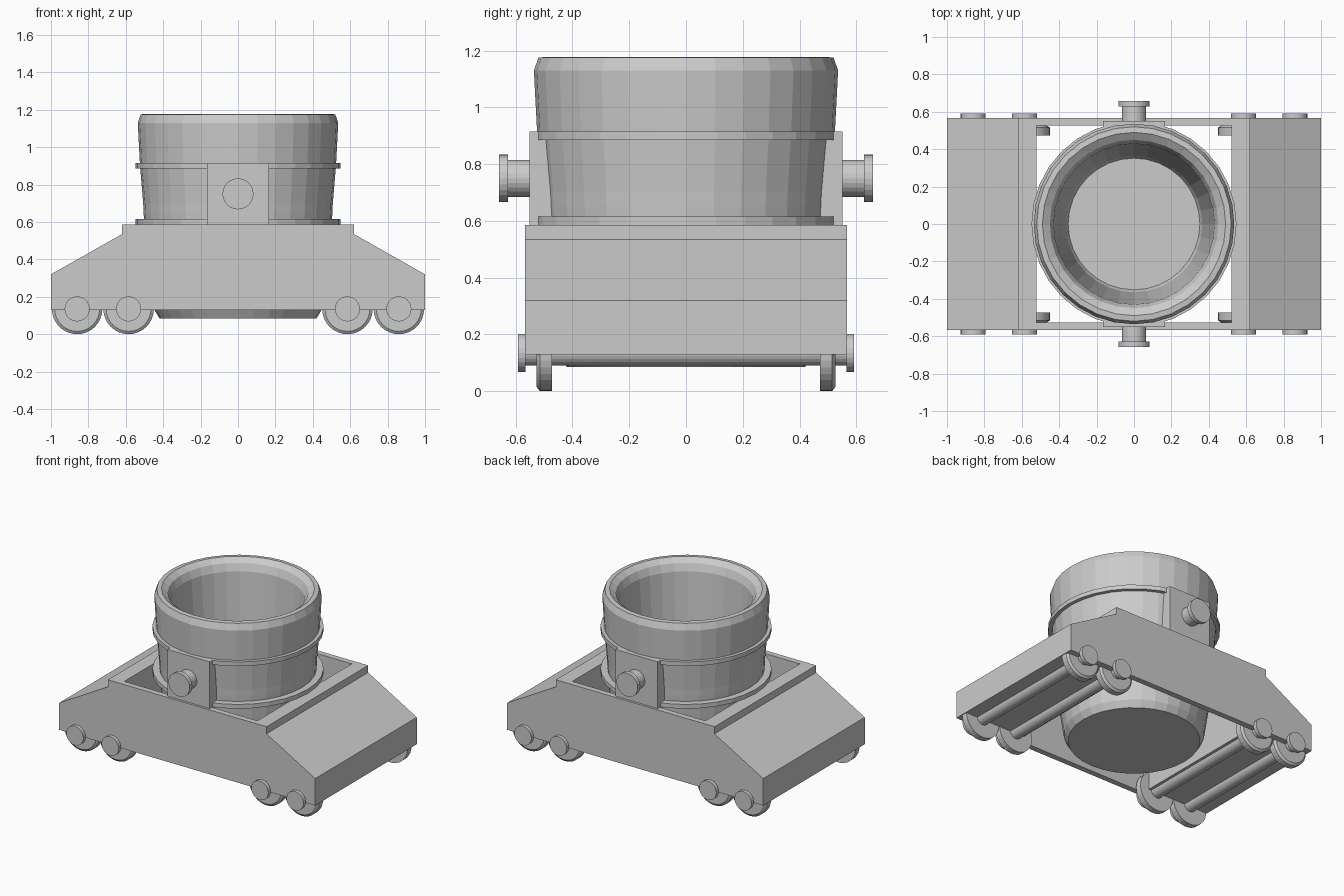
import bpy, bmesh, math
from mathutils import Matrix

if "Cube" in bpy.data.objects:
    bpy.data.objects.remove(bpy.data.objects["Cube"])


def make_object(name, bm):
    bmesh.ops.recalc_face_normals(bm, faces=bm.faces)
    mesh = bpy.data.meshes.new(name)
    bm.to_mesh(mesh)
    bm.free()
    obj = bpy.data.objects.new(name, mesh)
    bpy.context.collection.objects.link(obj)
    return obj


def box(name, lo, hi):
    bm = bmesh.new()
    size = [b - a for a, b in zip(lo, hi)]
    mid = [(a + b) / 2 for a, b in zip(lo, hi)]
    bmesh.ops.create_cube(bm, size=1, matrix=Matrix.Translation(mid) @ Matrix.Diagonal((*size, 1)))
    return make_object(name, bm)


def prism(name, outline, y0, y1):
    """Extrude an (x, z) outline along y."""
    bm = bmesh.new()
    face = bm.faces.new([bm.verts.new((x, y0, z)) for x, z in outline])
    ext = bmesh.ops.extrude_face_region(bm, geom=[face])["geom"]
    bmesh.ops.translate(bm, vec=(0, y1 - y0, 0), verts=[v for v in ext if isinstance(v, bmesh.types.BMVert)])
    return make_object(name, bm)


def lathe(name, profile, segments, matrix=Matrix(), closed=False):
    """Spin an (r, h) profile around z, then place it with matrix."""
    bm = bmesh.new()
    rings = []
    for r, h in profile:
        if r == 0:
            rings.append([bm.verts.new((0, 0, h))] * segments)
        else:
            rings.append([bm.verts.new((r * math.cos(a), r * math.sin(a), h))
                          for a in (2 * math.pi * i / segments for i in range(segments))])
    pairs = list(zip(rings, rings[1:])) + ([(rings[-1], rings[0])] if closed else [])
    for a, b in pairs:
        for i in range(segments):
            j = (i + 1) % segments
            bm.faces.new(list(dict.fromkeys((a[i], a[j], b[j], b[i]))))
    bm.transform(matrix)
    return make_object(name, bm)


def along_y(x, z, side=1):
    """Matrix that turns the lathe axis onto +y (side=1) or -y (side=-1)."""
    return Matrix.Translation((x, 0, z)) @ Matrix.Rotation(-side * math.pi / 2, 4, 'X')


# Car frame with sloping ends and an open well
frame = prism("car_frame", [(-1, .13), (1, .13), (1, .32), (.62, .535), (.62, .585),
                            (-.62, .585), (-.62, .535), (-1, .32)], -.567, .567)
cutter = box("well_cutter", (-.52, -.527, 0), (.52, .527, .8))
cutter.hide_render = True
cutter.hide_set(True)
cut = frame.modifiers.new("well", 'BOOLEAN')
cut.operation, cut.solver, cut.object = 'DIFFERENCE', 'EXACT', cutter

# Ladle pot: outer wall, rolled rim, hollow inside
lathe("ladle_pot", [(0, .085), (.42, .085), (.447, .13), (.49, .42), (.505, .65), (.507, .70),
                    (.524, .90), (.536, 1.13), (.52, 1.175), (.49, 1.178), (.45, 1.15), (.43, 1.10),
                    (.365, .22), (.352, .19), (0, .19)], 32)

# Reinforcing bands
for label, z in (("lower", .585), ("upper", .885)):
    lathe(label + "_band", [(.49, z), (.548, z), (.548, z + .03), (.49, z + .03)], 32, closed=True)

# Trunnion plates and pins
for label, s in (("front", -1), ("back", 1)):
    ys = sorted((s * .46, s * .551))
    box(label + "_trunnion_plate", (-.165, ys[0], .575), (.165, ys[1], .915))
    lathe(label + "_trunnion", [(0, .5), (.065, .5), (.065, .628), (.083, .628), (.083, .658), (0, .658)],
          24, along_y(0, .75, s))

# Axles with end caps, and wheels
for n, x in enumerate((-.86, -.585, .585, .86), 1):
    lathe(f"axle_{n}", [(0, -.592), (.067, -.592), (.067, -.565), (.045, -.565),
                        (.045, .565), (.067, .565), (.067, .592), (0, .592)], 24, along_y(x, .135))
    for label, s in (("front", -1), ("back", 1)):
        lathe(f"{label}_wheel_{n}", [(0, .472), (.135, .472), (.135, .515), (.12, .526), (0, .526)],
              32, along_y(x, .135, s))
